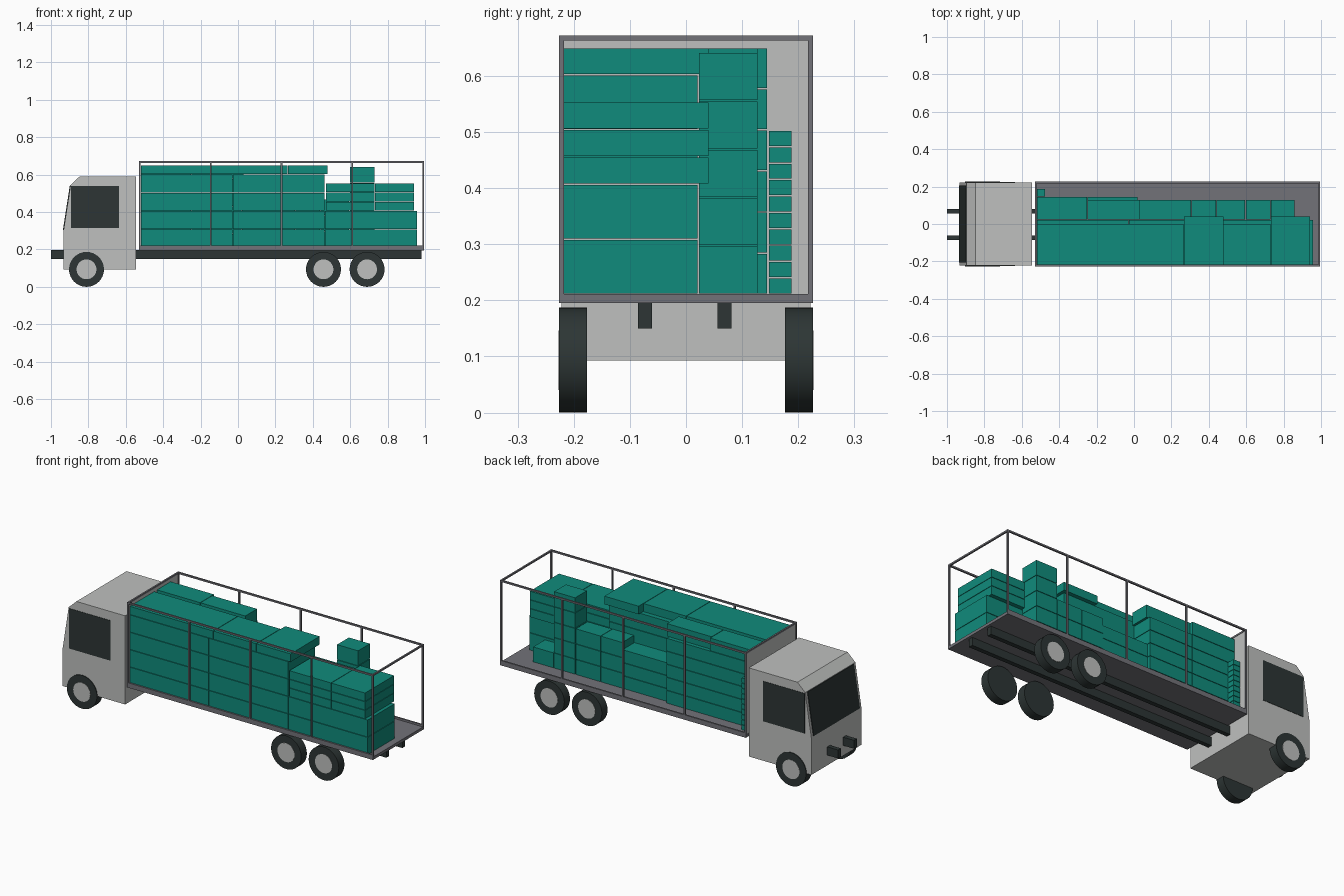
import bpy, math

if "Cube" in bpy.data.objects:
    bpy.data.objects.remove(bpy.data.objects["Cube"])


def material(name, rgb):
    m = bpy.data.materials.new(name)
    m.diffuse_color = (*rgb, 1)
    m.use_nodes = True
    m.node_tree.nodes["Principled BSDF"].inputs["Base Color"].default_value = m.diffuse_color
    return m


TEAL = material("teal", (0.005, 0.26, 0.20))
LIGHT = material("light_grey", (0.52, 0.53, 0.52))
DARK = material("charcoal", (0.026, 0.036, 0.035))
STEEL = material("steel_grey", (0.17, 0.17, 0.19))


def mesh_object(name, verts, faces, mat):
    me = bpy.data.meshes.new(name)
    me.from_pydata(verts, [], faces)
    me.materials.append(mat)
    ob = bpy.data.objects.new(name, me)
    bpy.context.collection.objects.link(ob)
    return ob


def prism(name, profile, y0, y1, mat):
    """Extrude an x-z profile (counter-clockwise seen from -y) along y."""
    n = len(profile)
    verts = [(x, y, z) for y in (y0, y1) for x, z in profile]
    faces = [tuple(range(n)), tuple(range(2 * n - 1, n - 1, -1))]
    faces += [(i, i + n, (i + 1) % n + n, (i + 1) % n) for i in range(n)]
    return mesh_object(name, verts, faces, mat)


def box(name, x0, x1, y0, y1, z0, z1, mat):
    return prism(name, [(x0, z0), (x1, z0), (x1, z1), (x0, z1)], y0, y1, mat)


def stack(name, x0, x1, y0, y1, z0, z1, count):
    """Pile of equal cartons with thin gaps between them."""
    h, g = (z1 - z0) / count, 0.0013
    for i in range(count):
        box(name, x0 + g, x1 - g, y0 + g, y1 - g,
            z0 + i * h + g, z0 + (i + 1) * h - g, TEAL)


def cylinder(name, x, y, z, r, depth, mat):
    bpy.ops.mesh.primitive_cylinder_add(vertices=32, radius=r, depth=depth,
                                        location=(x, y, z),
                                        rotation=(math.pi / 2, 0, 0))
    ob = bpy.context.object
    ob.name = name
    ob.data.materials.append(mat)
    bpy.ops.object.shade_smooth_by_angle()


# Cab with sloped windscreen and chamfered roof edge
prism("cab", [(-0.933, 0.093), (-0.545, 0.093), (-0.545, 0.59), (-0.847, 0.59),
              (-0.895, 0.545), (-0.933, 0.30)], -0.222, 0.222, LIGHT)
prism("windscreen", [(-0.936, 0.305), (-0.930, 0.305), (-0.893, 0.543),
                     (-0.899, 0.543)], -0.205, 0.205, DARK)
for s in (-1, 1):
    y = s * 0.222
    box("side_window", -0.893, -0.635, y - 0.002, y + 0.002, 0.315, 0.54, DARK)

# Chassis rails
for y in (-0.073, 0.069):
    box("chassis_rail", -1.0, 0.98, y - 0.0125, y + 0.0125, 0.15, 0.197, DARK)

# Wheels with pale hubs on the outer faces
for x in (-0.81, 0.457, 0.69):
    for s in (-1, 1):
        cylinder("tyre", x, s * 0.201, 0.0935, 0.0935, 0.05, DARK)
        cylinder("hub", x, s * 0.2255, 0.0935, 0.053, 0.004, LIGHT)

# Load deck, bulkhead and open frame
X0, X1, Y, T = -0.53, 0.995, 0.2265, 0.009
box("deck", X0, X1, -Y, Y, 0.195, 0.211, STEEL)
box("bulkhead", X0 + 0.002, X0 + 0.007, -Y + 0.005, Y - 0.005, 0.205, 0.668, LIGHT)
for y0 in (-Y, Y - T):
    box("top_rail", X0, X1, y0, y0 + T, 0.663, 0.672, STEEL)
    box("deck_edge", X0, X1, y0, y0 + T, 0.205, 0.222, STEEL)
    for i in range(5):
        x = X0 + i * (X1 - X0 - T) / 4
        box("post", x, x + T, y0, y0 + T, 0.205, 0.668, STEEL)
for x in (X0, X1 - T):
    box("end_rail", x, x + T, -Y, Y, 0.663, 0.672, STEEL)

# Long cartons along the near side
L = 0.211
stack("long_carton", -0.52, -0.028, -0.219, 0.022, L, 0.602, 4)
stack("long_carton", -0.028, 0.465, -0.219, 0.022, L, 0.602, 4)
stack("long_carton", 0.465, 0.958, -0.219, 0.022, L, 0.407, 2)

# Flat cartons on top of them
stack("flat_carton", -0.52, 0.0, -0.219, 0.0, 0.602, 0.65, 1)
stack("flat_carton", 0.0, 0.265, -0.219, 0.0, 0.602, 0.65, 1)
stack("flat_carton", 0.265, 0.48, -0.219, 0.041, 0.602, 0.65, 1)
stack("flat_carton", 0.47, 0.73, -0.219, 0.0, 0.407, 0.554, 3)
stack("flat_carton", 0.73, 0.942, -0.219, 0.041, 0.407, 0.554, 3)

# Medium cartons along the far side
stack("medium_carton", -0.52, -0.25, 0.022, 0.146, L, 0.65, 6)
stack("medium_carton", -0.25, 0.02, 0.022, 0.146, L, 0.577, 5)
stack("medium_carton", -0.25, 0.03, 0.022, 0.129, 0.577, 0.65, 1)
stack("medium_carton", 0.02, 0.305, 0.022, 0.129, L, 0.43, 3)

# Cube cartons towards the tail
for x0, x1, n in ((0.305, 0.44, 3), (0.44, 0.595, 3), (0.597, 0.73, 5), (0.73, 0.86, 1)):
    stack("cube_carton", x0, x1, 0.022, 0.129, L, L + n * 0.0862, n)

# Small cartons by the bulkhead
stack("small_carton", -0.52, -0.475, 0.147, 0.189, L, 0.503, 10)
